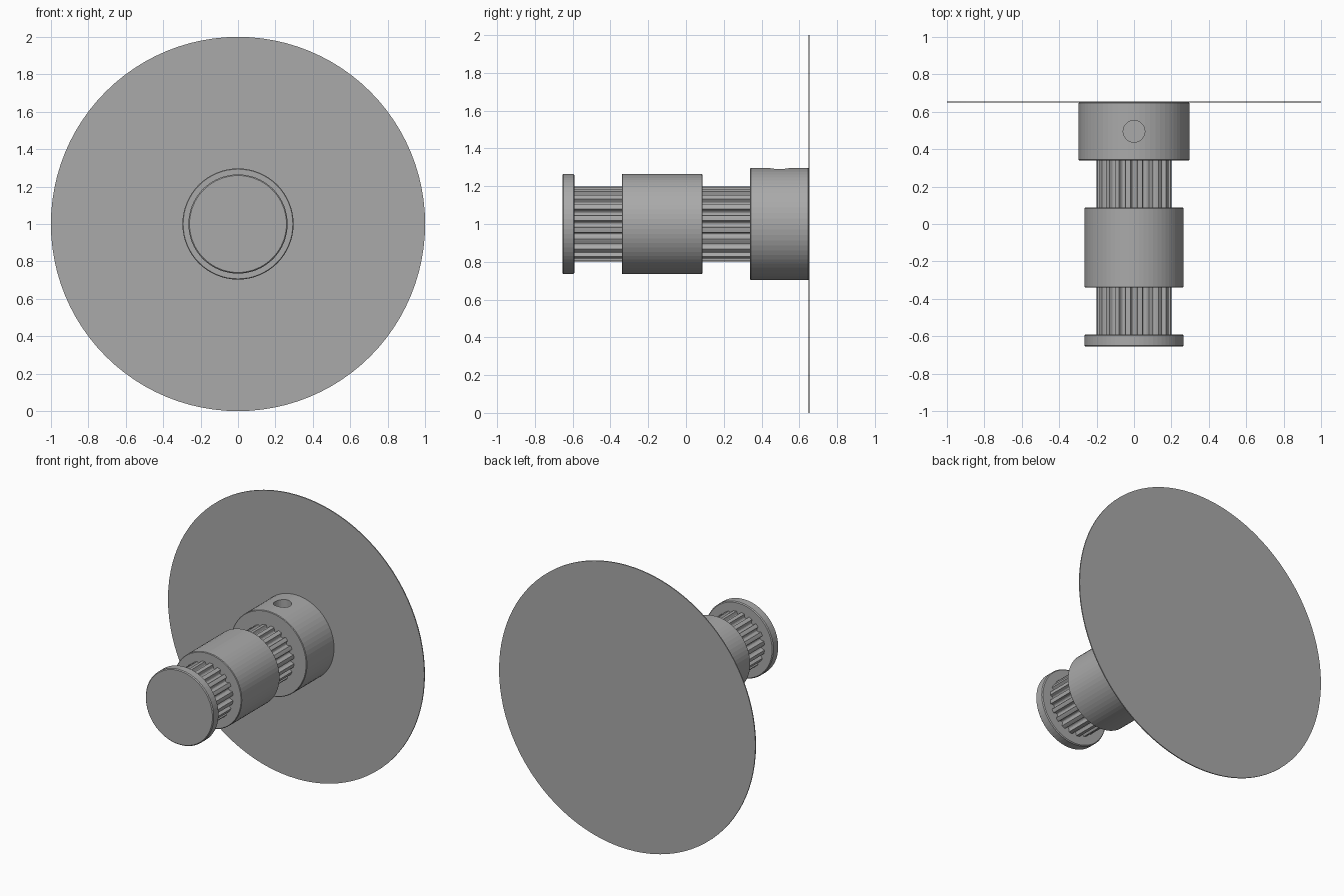
import bpy, bmesh, math
from mathutils import Matrix

cube = bpy.data.objects.get("Cube")
if cube:
    bpy.data.objects.remove(cube, do_unlink=True)

AXIS_Z = 1.0
SIDES = 64

# Single plain metal colour
metal = bpy.data.materials.new("grey_metal")
metal.use_nodes = True
colour = (0.40, 0.40, 0.40, 1.0)
metal.diffuse_color = colour
metal.node_tree.nodes["Principled BSDF"].inputs["Base Color"].default_value = colour


def extrude_rings(name, rings):
    """Join matching (x, z, y) rings along the y axis and cap both ends."""
    bm = bmesh.new()
    loops = [[bm.verts.new((x, y, AXIS_Z + z)) for x, z in ring] for ring, y in rings]
    n = len(loops[0])
    for a, b in zip(loops, loops[1:]):
        for i in range(n):
            j = (i + 1) % n
            bm.faces.new((a[i], a[j], b[j], b[i]))
    bm.faces.new(loops[0])
    bm.faces.new(loops[-1])
    bmesh.ops.recalc_face_normals(bm, faces=bm.faces)
    mesh = bpy.data.meshes.new(name)
    bm.to_mesh(mesh)
    bm.free()
    mesh.materials.append(metal)
    obj = bpy.data.objects.new(name, mesh)
    bpy.context.collection.objects.link(obj)
    return obj


def circle(radius):
    return [(radius * math.cos(math.tau * i / SIDES),
             radius * math.sin(math.tau * i / SIDES)) for i in range(SIDES)]


def drum(name, radius, y0, y1, bevel=0.0):
    """Round drum along y, with optional chamfered rims."""
    if not bevel:
        return extrude_rings(name, [(circle(radius), y0), (circle(radius), y1)])
    inner, outer = circle(radius - bevel), circle(radius)
    return extrude_rings(name, [(inner, y0), (outer, y0 + bevel),
                                (outer, y1 - bevel), (inner, y1)])


def toothed_ring(radius, depth, teeth):
    """Belt tooth outline: flat lands with rounded grooves."""
    pitch = math.tau / teeth
    half = pitch * 0.29
    points = []
    for t in range(teeth):
        centre = math.pi / 2 + t * pitch
        for k in range(7):
            u = -1 + k / 3
            r = radius - depth * math.sqrt(max(0.0, 1 - u * u))
            a = centre + half * u
            points.append((r * math.cos(a), r * math.sin(a)))
        a = centre + pitch / 2
        points.append((radius * math.cos(a), radius * math.sin(a)))
    return points


# Toothed core running through the pulley
teeth = toothed_ring(0.2, 0.026, 20)
extrude_rings("toothed_core", [(teeth, -0.62), (teeth, 0.36)])

# Flange, middle collar and hub
drum("front_flange", 0.265, -0.655, -0.59, 0.006)
drum("middle_collar", 0.265, -0.34, 0.088, 0.004)
hub = drum("hub", 0.297, 0.34, 0.65, 0.004)

# Set screw hole in the top of the hub
bm = bmesh.new()
bmesh.ops.create_cone(bm, cap_ends=True, segments=32, radius1=0.058, radius2=0.058,
                      depth=0.2, matrix=Matrix.Translation((0, 0.495, AXIS_Z + 0.3)))
cut_mesh = bpy.data.meshes.new("screw_hole_cutter")
bm.to_mesh(cut_mesh)
bm.free()
cut_mesh.materials.append(metal)
cutter = bpy.data.objects.new("screw_hole_cutter", cut_mesh)
bpy.context.collection.objects.link(cutter)
cutter.hide_render = True
mod = hub.modifiers.new("screw_hole", "BOOLEAN")
mod.operation = "DIFFERENCE"
mod.solver = "EXACT"
mod.object = cutter
graph = bpy.context.evaluated_depsgraph_get()
hub_mesh = bpy.data.meshes.new_from_object(hub.evaluated_get(graph))
hub.modifiers.clear()
hub.data = hub_mesh
bpy.data.objects.remove(cutter, do_unlink=True)

# Large thin back disc
SIDES = 96
drum("back_disc", 1.0, 0.648, 0.655)
